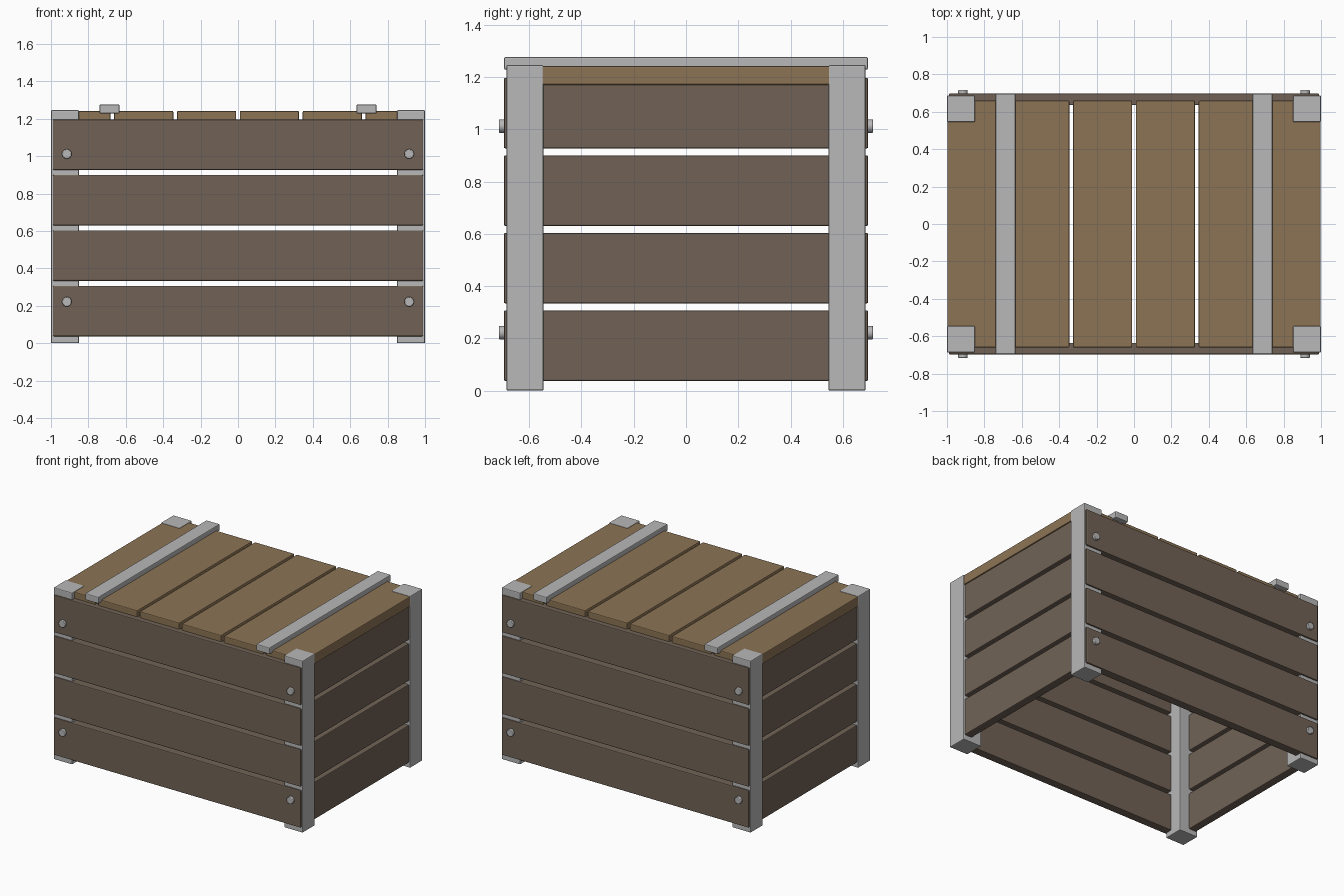
import bpy
from mathutils import Vector

cube = bpy.data.objects.get("Cube")
if cube:
    bpy.data.objects.remove(cube, do_unlink=True)


def material(name, rgb):
    mat = bpy.data.materials.new(name)
    mat.use_nodes = True
    mat.diffuse_color = (*rgb, 1)
    mat.node_tree.nodes["Principled BSDF"].inputs["Base Color"].default_value = (*rgb, 1)
    return mat


dark_wood = material("dark wood", (0.165, 0.124, 0.092))
light_wood = material("light wood", (0.265, 0.175, 0.09))
metal = material("grey metal", (0.48, 0.48, 0.48))


def finish(obj, name, mat, bevel):
    obj.name = name
    obj.data.materials.append(mat)
    mod = obj.modifiers.new("soft edges", "BEVEL")
    mod.width = bevel
    mod.segments = 2
    mod.limit_method = "ANGLE"


def box(name, low, high, mat, bevel=0.006):
    low, high = Vector(low), Vector(high)
    bpy.ops.mesh.primitive_cube_add(size=1, location=(low + high) / 2)
    obj = bpy.context.object
    obj.scale = high - low
    bpy.ops.object.transform_apply(location=False, rotation=False, scale=True)
    finish(obj, name, mat, bevel)


def centred(name, centre, size, mat, bevel=0.006):
    centre, half = Vector(centre), Vector(size) / 2
    box(name, centre - half, centre + half, mat, bevel)


SIDES = ((-1, "right"), (1, "left"))
ENDS = ((-1, "front"), (1, "back"))

# Corner posts
for sx, side in SIDES:
    for sy, end in ENDS:
        centred(f"{end}_{side}_post", (sx * 0.925, sy * 0.616, 0.623),
                (0.15, 0.142, 1.246), metal)

# Wall planks, four to each wall
for row in range(4):
    z = 0.172 + row * 0.2965
    for sy, end in ENDS:
        centred(f"{end}_plank_{row + 1}", (0, sy * 0.666, z), (1.98, 0.062, 0.27), dark_wood)
    for sx, side in SIDES:
        centred(f"{side}_plank_{row + 1}", (sx * 0.96, 0, z), (0.06, 1.28, 0.27), dark_wood)

# Lid planks
for i in range(6):
    centred(f"lid_plank_{i + 1}", ((i - 2.5) * 0.336, 0, 1.206),
            (0.316, 1.32, 0.072), light_wood)

# Straps across the lid
for sx, side in SIDES:
    centred(f"{side}_lid_strap", (sx * 0.687, 0, 1.252), (0.107, 1.392, 0.048), metal)

# Bolt heads on the front and back planks
for sx, side in SIDES:
    for sy, end in ENDS:
        for z, level in ((0.222, "lower"), (1.012, "upper")):
            bpy.ops.mesh.primitive_cylinder_add(
                vertices=16, radius=0.026, depth=0.04,
                location=(sx * 0.915, sy * 0.696, z), rotation=(1.5708, 0, 0))
            finish(bpy.context.object, f"{end}_{side}_{level}_bolt", metal, 0.004)
            bpy.ops.object.shade_smooth_by_angle()
